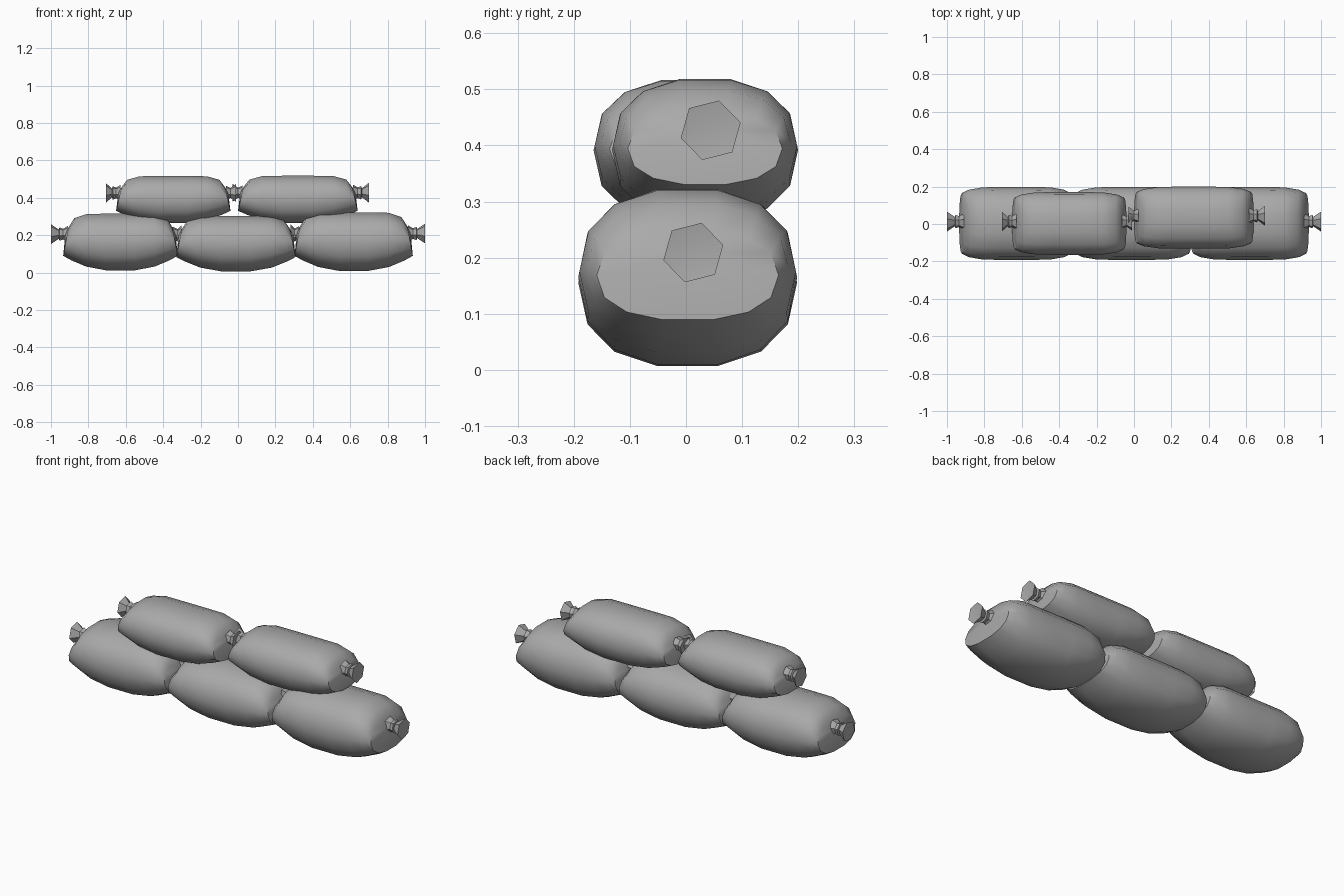
import bpy, bmesh, math

cube = bpy.data.objects.get("Cube")
if cube:
    bpy.data.objects.remove(cube, do_unlink=True)

# One grey cloth colour
cloth = bpy.data.materials.new("grey_cloth")
cloth.use_nodes = True
GREY = (0.4, 0.4, 0.4, 1)
cloth.diffuse_color = GREY
cloth.node_tree.nodes["Principled BSDF"].inputs["Base Color"].default_value = GREY

# Half of the bag, from the end to the middle: (position, half width, bottom, top)
HALF = [(-1, 0.162, 0.085, 0.245), (-0.86, 0.18, 0.06, 0.294),
        (-0.6, 0.193, 0.025, 0.318), (-0.25, 0.195, 0.004, 0.32)]
SECTIONS = HALF + [(-s, w, lo, hi) for s, w, lo, hi in reversed(HALF)]
SIDES = 14
KNOT_Z = 0.205


def loft(name, rings, tips):
    """Skin a list of rings and close both ends with a fan to a tip point."""
    bm = bmesh.new()
    loops = [[bm.verts.new(p) for p in ring] for ring in rings]
    n = len(loops[0])
    for a, b in zip(loops, loops[1:]):
        for i in range(n):
            j = (i + 1) % n
            bm.faces.new((a[i], a[j], b[j], b[i]))
    for loop, tip in zip((loops[0], loops[-1]), tips):
        v = bm.verts.new(tip)
        for i in range(n):
            bm.faces.new((loop[i], loop[(i + 1) % n], v))
    bmesh.ops.recalc_face_normals(bm, faces=bm.faces[:])
    mesh = bpy.data.meshes.new(name)
    bm.to_mesh(mesh)
    bm.free()
    mesh.materials.append(cloth)
    obj = bpy.data.objects.new(name, mesh)
    bpy.context.collection.objects.link(obj)
    bpy.ops.object.select_all(action="DESELECT")
    obj.select_set(True)
    bpy.context.view_layer.objects.active = obj
    bpy.ops.object.shade_smooth_by_angle(angle=math.radians(40))
    return obj


def rounded(c, power):
    return math.copysign(abs(c) ** power, c)


def bag_body(name, x0, x1, y, z, wide, tall):
    """Pillow shape whose ends are flattened and lean inward at the top."""
    mid, half = (x0 + x1) / 2, (x1 - x0) / 2
    rings = []
    for s, w, lo, hi in SECTIONS:
        ring = []
        for i in range(SIDES):
            a = math.tau * i / SIDES
            up = (rounded(math.sin(a), 0.85) + 1) / 2
            lean = -math.copysign(0.03, s) * up * abs(s) ** 4
            ring.append((mid + s * half + lean,
                         y + w * wide * rounded(math.cos(a), 0.85),
                         z + tall * (lo + (hi - lo) * up)))
        rings.append(ring)
    tip_z = z + tall * KNOT_Z
    loft(name, rings, [(x0 + 0.012, y, tip_z), (x1 - 0.012, y, tip_z)])


def knot(name, x, y, z, side, length):
    """Tied neck: a cord ring, a pinch and a flared six-sided tuft."""
    profile = [(-0.025, 0.045), (0.0, 0.03), (0.02 * length / 0.065, 0.037),
               (0.022, 0.025), (length, 0.055)]
    if length < 0.05:
        profile = [(-0.025, 0.04), (0.0, 0.028), (length, 0.05)]
    rings = [[(x + side * d, y + r * math.cos(math.tau * i / 6 + 0.25),
               z + r * math.sin(math.tau * i / 6 + 0.25)) for i in range(6)]
             for d, r in profile]
    loft(name, rings, [(x - side * 0.025, y, z), (x + side * (length - 0.008), y, z)])


# name, x range, y, base z, width and height scale, knot lengths
BAGS = [
    ("lower_right_bag", -0.935, -0.322, 0.003, 0.005, 1, 0.98, 0.065, 0.02),
    ("lower_middle_bag", -0.33, 0.308, 0.003, 0, 1, 0.96, 0.02, 0.02),
    ("lower_left_bag", 0.302, 0.935, 0.003, 0.002, 1, 1.01, 0.02, 0.065),
    ("upper_right_bag", -0.652, -0.04, 0.003, 0.26, 0.86, 0.81, 0.055, 0.03),
    ("upper_left_bag", 0.0, 0.64, 0.034, 0.26, 0.85, 0.815, 0.03, 0.06),
]
for name, x0, x1, y, z, wide, tall, k0, k1 in BAGS:
    bag_body(name, x0, x1, y, z, wide, tall)
    knot_z = z + tall * KNOT_Z
    knot(name + "_right_knot", x0, y + 0.01, knot_z, -1, k0)
    knot(name + "_left_knot", x1, y + 0.01, knot_z, 1, k1)
